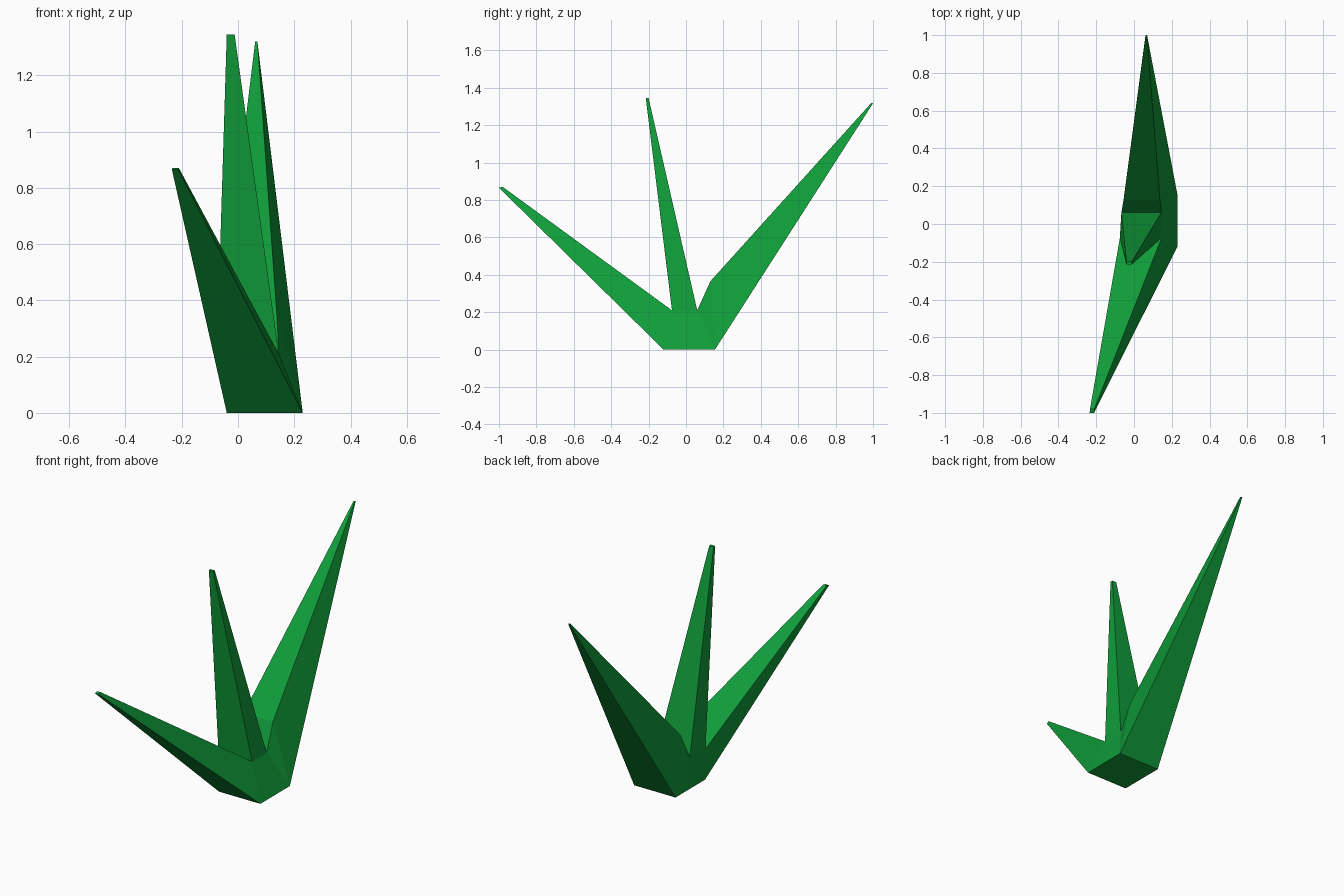
import bpy
import bmesh

if "Cube" in bpy.data.objects:
    bpy.data.objects.remove(bpy.data.objects["Cube"])

# Leaf green
green = bpy.data.materials.new("leaf_green")
green.diffuse_color = (0.005, 0.337, 0.042, 1)
green.use_nodes = True
green.node_tree.nodes["Principled BSDF"].inputs["Base Color"].default_value = green.diffuse_color

# Side outline of the tuft: (y, z, left x, right x)
outline = [
    (-0.12, 0.0, -0.04, 0.23),      # 0 base front
    (-1.0, 0.865, -0.235, -0.212),  # 1 front leaf tip
    (-0.98, 0.87, -0.233, -0.21),   # 2
    (-0.075, 0.21, -0.075, 0.145),  # 3 front notch
    (-0.215, 1.345, -0.04, -0.012), # 4 middle leaf tip
    (-0.2, 1.345, -0.04, -0.012),   # 5
    (0.06, 0.21, -0.067, 0.145),    # 6 back notch
    (0.13, 0.365, -0.055, 0.137),   # 7 back leaf shoulder
    (0.992, 1.32, 0.061, 0.069),    # 8 back leaf tip
    (1.0, 1.317, 0.061, 0.069),     # 9
    (0.155, 0.0, -0.04, 0.23),      # 10 base back
]
# Side panels: front leaf, core, middle leaf, back shoulder, back leaf
panels = [(0, 1, 2, 3), (0, 3, 6, 10), (3, 4, 5, 6), (6, 7, 10), (7, 8, 9, 10)]

bm = bmesh.new()
left = [bm.verts.new((xl, y, z)) for y, z, xl, xr in outline]
right = [bm.verts.new((xr, y, z)) for y, z, xl, xr in outline]

# Left and right sides
for p in panels:
    bm.faces.new([left[i] for i in p])
    bm.faces.new([right[i] for i in reversed(p)])

# Strip around the outline: leaf faces, tips and base
n = len(outline)
for i in range(n):
    j = (i + 1) % n
    bm.faces.new((left[j], left[i], right[i], right[j]))

bmesh.ops.recalc_face_normals(bm, faces=bm.faces[:])
mesh = bpy.data.meshes.new("leaf_tuft")
bm.to_mesh(mesh)
bm.free()
mesh.materials.append(green)
tuft = bpy.data.objects.new("leaf_tuft", mesh)
bpy.context.collection.objects.link(tuft)
